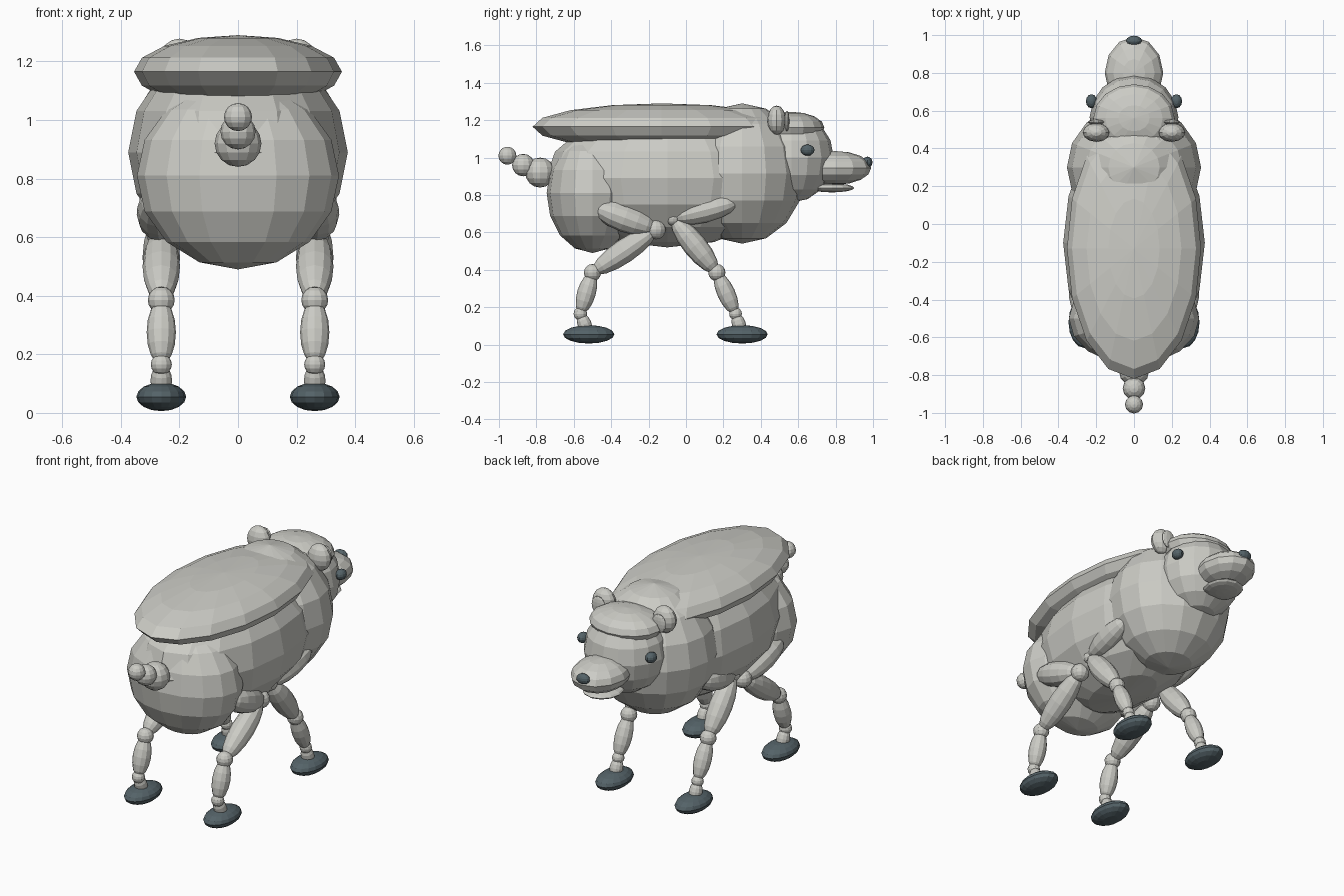
import bpy
from mathutils import Vector

if "Cube" in bpy.data.objects:
    bpy.data.objects.remove(bpy.data.objects["Cube"])


def material(name, rgb):
    m = bpy.data.materials.new(name)
    m.diffuse_color = (*rgb, 1)
    m.use_nodes = True
    m.node_tree.nodes["Principled BSDF"].inputs["Base Color"].default_value = m.diffuse_color
    return m


PALE = material("pale grey", (0.60, 0.60, 0.56))
DARK = material("dark slate", (0.09, 0.125, 0.14))


def ellipsoid(name, loc, radii, mat=PALE, seg=12, rings=8):
    """Flat-faced ellipsoid with its poles on local z."""
    bpy.ops.mesh.primitive_uv_sphere_add(segments=seg, ring_count=rings, radius=1, location=loc)
    o = bpy.context.object
    o.name = name
    o.scale = radii
    o.data.materials.append(mat)
    return o


def ball(name, loc, r, mat=PALE):
    return ellipsoid(name, loc, (r, r, r), mat)


def limb(name, a, b, r):
    """Spindle whose poles sit on the two given points."""
    a, b = Vector(a), Vector(b)
    o = ellipsoid(name, (a + b) / 2, (r, r, (b - a).length / 2))
    o.rotation_euler = (b - a).to_track_quat('Z', 'Y').to_euler()
    return o


# Trunk
ellipsoid("belly", (0, -0.10, 0.89), (0.375, 0.65, 0.37), seg=16)
ellipsoid("rump", (0, -0.50, 0.81), (0.345, 0.245, 0.32), seg=16)
ellipsoid("chest", (0, 0.30, 0.915), (0.355, 0.335, 0.375), seg=16)
ellipsoid("back_shell", (0, -0.13, 1.165), (0.355, 0.69, 0.125), seg=16)

# Head
ellipsoid("head", (0, 0.565, 1.00), (0.235, 0.225, 0.24), seg=16)
ellipsoid("brow_cap", (0, 0.56, 1.16), (0.215, 0.18, 0.085), seg=16)
ellipsoid("snout", (0, 0.80, 0.945), (0.155, 0.19, 0.09))
ellipsoid("lower_jaw", (0, 0.78, 0.838), (0.11, 0.12, 0.024))
ellipsoid("nose", (0, 0.97, 0.975), (0.042, 0.027, 0.03), DARK)

# Tail of three shrinking balls
for i, (y, z, r) in enumerate([(-0.78, 0.92, 0.08), (-0.87, 0.96, 0.06), (-0.955, 1.01, 0.048)]):
    ball(f"tail_ball_{i + 1}", (0, y, z), r)

# Leg joints as (y, z): thigh top, hip joint, knee, ankle, foot;
# radii: thigh, hip ball, upper leg, knee ball, shin, ankle ball
LEGS = {
    "rear": ([(-0.50, 0.74), (-0.16, 0.615), (-0.50, 0.385), (-0.565, 0.165), (-0.52, 0.055)],
             (0.075, 0.052, 0.064, 0.046, 0.05, 0.036)),
    "front": ([(0.28, 0.765), (-0.07, 0.675), (0.165, 0.385), (0.265, 0.165), (0.30, 0.055)],
              (0.066, 0.04, 0.064, 0.046, 0.048, 0.034)),
}

for side, s in (("right", 1), ("left", -1)):
    # Ears and eyes
    ellipsoid(f"{side}_ear", (s * 0.20, 0.485, 1.20), (0.072, 0.05, 0.078))
    ellipsoid(f"{side}_inner_ear", (s * 0.20, 0.54, 1.195), (0.045, 0.013, 0.055))
    ellipsoid(f"{side}_eye", (s * 0.225, 0.65, 1.04), (0.03, 0.037, 0.03), DARK)
    # Jointed legs
    for end, (pts, r) in LEGS.items():
        p = [(s * 0.262, y, z) for y, z in pts]
        n = f"{end}_{side}"
        top = (s * 0.28, p[0][1], p[0][2])
        limb(n + "_thigh", top, p[1], r[0])
        ball(n + "_hip_joint", p[1], r[1])
        limb(n + "_upper_leg", p[1], p[2], r[2])
        ball(n + "_knee", p[2], r[3])
        limb(n + "_shin", p[2], p[3], r[4])
        ball(n + "_ankle", p[3], r[5])
        limb(n + "_pastern", p[3], p[4], 0.037)
        ellipsoid(n + "_foot", p[4], (0.085, 0.137, 0.049), DARK, seg=16)
